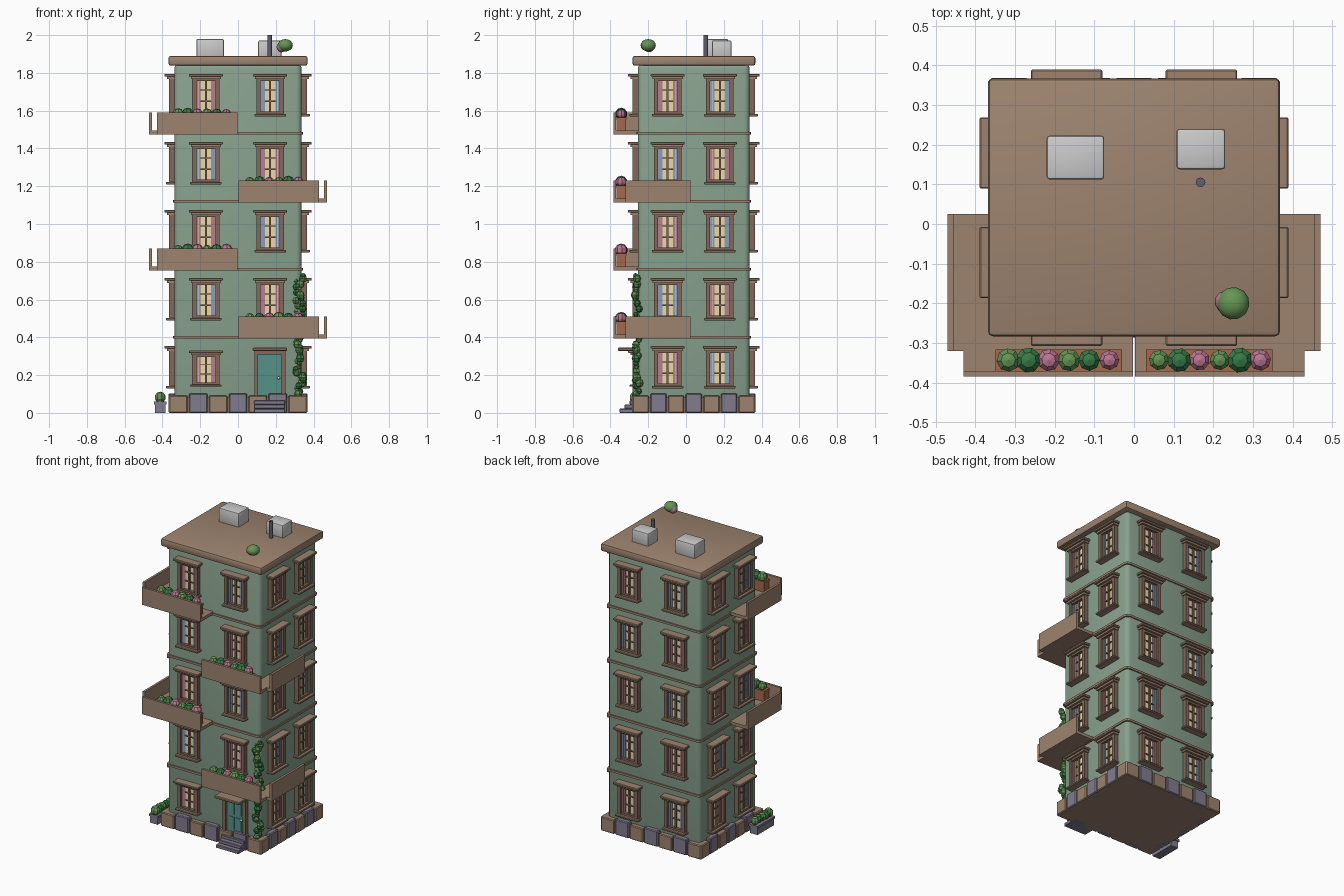
import bpy, bmesh, math, random
from mathutils import Matrix, Vector

if "Cube" in bpy.data.objects:
    bpy.data.objects.remove(bpy.data.objects["Cube"])

random.seed(4)
COL = {
    'green': (.25, .36, .27), 'tan': (.34, .23, .16), 'brown': (.22, .14, .10),
    'cream': (.85, .70, .40), 'blue': (.25, .34, .50), 'pink': (.46, .21, .27),
    'stone': (.22, .20, .27), 'teal': (.09, .29, .25), 'clay': (.38, .14, .07),
    'leaf': (.13, .30, .09), 'dark_leaf': (.04, .20, .06), 'bloom': (.50, .18, .30),
    'metal': (.12, .11, .16), 'grey': None,
}
W, YF, YB = .337, -.255, .337      # wall faces
parts = {}


def part(name, color):
    if name not in parts:
        parts[name] = (bmesh.new(), color)
    return parts[name][0]


def box(name, color, x0, x1, y0, y1, z0, z1, M=Matrix(), bevel=0, seg=2, upright=False):
    bm = part(name, color)
    size = Matrix.Diagonal((x1 - x0, y1 - y0, z1 - z0, 1))
    pos = Matrix.Translation(((x0 + x1) / 2, (y0 + y1) / 2, (z0 + z1) / 2))
    vs = bmesh.ops.create_cube(bm, size=1, matrix=M @ pos @ size)['verts']
    if bevel:
        es = {e for v in vs for e in v.link_edges}
        if upright:
            es = {e for e in es if abs(e.verts[0].co.z - e.verts[1].co.z) > 1e-4}
        bmesh.ops.bevel(bm, geom=list(es), offset=bevel, segments=seg, profile=.5, affect='EDGES')


def ball(name, color, p, r, squash=1.0, seg=8, rings=5):
    M = (Matrix.Translation(p) @ Matrix.Rotation(random.uniform(0, 1), 4, 'Z')
         @ Matrix.Diagonal((r, r, r * squash, 1)))
    bmesh.ops.create_uvsphere(part(name, color), u_segments=seg, v_segments=rings, radius=1, matrix=M)


# Main walls, floor bands and roof slab
box('walls', 'green', -W, W, YF, YB, .05, 1.85, bevel=.028, seg=3)
for i in range(1, 5):
    z = .04 + .36 * i
    box('floor_bands', 'tan', -W - .008, W + .008, YF - .008, YB + .008, z - .007, z + .007,
        bevel=.025, seg=2, upright=True)
box('roof_slab', 'tan', -.368, .368, -.283, .367, 1.838, 1.89, bevel=.012)

# Stone base
box('base', 'tan', -.358, .358, -.274, .356, 0, .082)


def side(angle, origin):
    # local x runs along the wall, local -y points outward
    return Matrix.Translation(origin) @ Matrix.Rotation(math.radians(angle), 4, 'Z')


CY = (YF + YB) / 2
SIDES = {
    'front': (side(0, (0, YF, 0)), W, (-.17, .17)),
    'right': (side(90, (W, CY, 0)), W - CY, (-.138, .138)),
    'back': (side(180, (0, YB, 0)), W, (-.17, .17)),
    'left': (side(-90, (-W, CY, 0)), W - CY, (-.138, .138)),
}
for M, half, _ in SIDES.values():
    n = 7
    step = 2 * (half + .031) / n
    for k in range(n):
        u = -half - .031 + step * k
        odd = k % 2
        box('base_stones_purple' if odd else 'base_stones_tan', 'stone' if odd else 'tan',
            u + .004, u + step - .004, -.031, .02, 0, .103 if odd else .092, M, bevel=.005, seg=1)


def window(M, u, z, pink, s=1.0):
    M = M @ Matrix.Translation((u, 0, z)) @ Matrix.Diagonal((1, 1, s, 1))
    box('window_panes', 'cream', -.055, .055, -.006, .01, -.09, .085, M)
    c = 'pink' if pink else 'blue'
    for m in (-1, 1):
        for k in range(2):                                   # curtain folds
            x = m * (.047 - .013 * k)
            box('curtains_' + c, c, x - .006, x + .006, -.013 + .003 * k, 0, -.085, .085, M)
        x = m * .062
        box('window_frames', 'brown', x - .011, x + .011, -.028, .01, -.095, .09, M)
    box('window_bars', 'brown', -.005, .005, -.016, 0, -.09, .085, M)
    for h in (-.03, .03):
        box('window_bars', 'brown', -.03, .03, -.014, 0, h - .003, h + .003, M)
    box('window_frames', 'brown', -.072, .072, -.026, .01, .076, .092, M)
    box('window_frames', 'brown', -.072, .072, -.026, .01, -.098, -.084, M)
    box('window_lintels', 'tan', -.08, .08, -.040, .01, .088, .101, M)
    box('window_lintels', 'tan', -.09, .09, -.052, .01, .100, .115, M, bevel=.003, seg=1)
    box('window_sills', 'tan', -.083, .083, -.044, .01, -.110, -.097, M, bevel=.003, seg=1)


# Windows on all four sides, the door takes one front place
for name, (M, _, us) in SIDES.items():
    for f in range(5):
        for k, u in enumerate(us):
            if name == 'front' and f == 0:
                if k == 0:
                    window(M, u, .232, True, .85)
                continue
            window(M, u, .24 + .36 * f, (f + k) % 2 == 0)

# Door, canopy and steps
box('door', 'teal', .105, .233, YF - .012, YF, .07, .312)
for x in (.125, .175):
    for z in (.11, .21):
        box('door_panels', 'teal', x, x + .038, YF - .017, YF, z, z + .08)
for x in (.087, .231):
    box('door_frame', 'brown', x, x + .02, YF - .028, YF, .06, .325)
box('door_frame', 'brown', .087, .251, YF - .028, YF, .308, .328)
box('door_canopy', 'tan', .078, .26, -.36, YF, .328, .345, bevel=.004, seg=1)
ball('door_knob', 'cream', (.216, YF - .02, .185), .008)
for k in range(3):
    box('steps', 'stone', .085, .25, -.352 + .027 * k, -.25, .022 * k, .022 * (k + 1), bevel=.003, seg=1)

# Wrap-around balconies, alternating left and right
PLANTS = ['leaf', 'dark_leaf', 'bloom', 'leaf', 'dark_leaf', 'bloom']
for f in range(1, 5):
    m = -1 if f % 2 == 0 else 1
    z = .035 + .36 * f
    S = Matrix.Diagonal((m, 1, 1, 1))
    box('balcony_floors', 'tan', .003, .43, -.385, YF + .01, z, z + .02, S)
    box('balcony_floors', 'tan', W - .01, .47, -.32, .025, z, z + .02, S)
    box('balcony_walls', 'tan', .003, .43, -.385, -.37, z, z + .115, S)
    box('balcony_walls', 'tan', .455, .47, -.32, .025, z, z + .115, S)
    # Flower box
    box('flower_boxes', 'clay', .032, .347, -.368, -.318, z + .02, z + .085, S)
    box('flower_boxes', 'clay', .030, .349, -.370, -.316, z + .078, z + .09, S)
    for k, c in enumerate(PLANTS):
        x = (-.317 if m < 0 else .063) + .051 * k
        r = random.uniform(.026, .035)
        ball('balcony_' + c, c, (x, -.343, z + .107), r)

# Ground planter by the left wall
box('ground_planter', 'stone', -.44, -.385, -.285, -.115, 0, .052)
box('ground_planter', 'stone', -.446, -.379, -.291, -.109, .045, .06)
for k in range(5):
    c = PLANTS[k % 2]
    ball('planter_' + c, c, (-.412, -.27 + .035 * k, .082), random.uniform(.024, .034))

# Ivy climbing the front right corner
for k in range(44):
    z = .10 + .625 * k / 43
    a = random.uniform(-.028, .022)
    p = Vector((W - .004 + min(a, .012), YF - .004 - min(a, 0) * .1, z))
    p.y += random.uniform(-.012, .014)
    c = PLANTS[k % 2]
    ball('ivy_' + c, c, p, random.uniform(.014, .024), 1, 6, 4)

# Roof units, pole and bush
box('roof_units', 'grey', -.22, -.075, .112, .223, 1.88, 1.98, bevel=.008)
box('roof_units', 'grey', .107, .23, .138, .24, 1.88, 1.972, bevel=.008)
bmesh.ops.create_cone(part('roof_pole', 'metal'), cap_ends=True, segments=12, radius1=.012, radius2=.012,
                      depth=.12, matrix=Matrix.Translation((.168, .105, 1.94)))
ball('roof_bush', 'leaf', (.25, -.2, 1.946), .041, .8, 12, 8)
ball('roof_bush_flower', 'bloom', (.231, -.196, 1.937), .028, 1, 10, 6)

# Turn every collected part into an object
mats = {}
for name, (bm, color) in parts.items():
    bmesh.ops.recalc_face_normals(bm, faces=bm.faces)
    me = bpy.data.meshes.new(name)
    bm.to_mesh(me)
    bm.free()
    ob = bpy.data.objects.new(name, me)
    bpy.context.collection.objects.link(ob)
    if COL[color]:
        if color not in mats:
            mats[color] = bpy.data.materials.new(color)
            mats[color].diffuse_color = (*COL[color], 1)
        me.materials.append(mats[color])
    if name in ('walls', 'roof_slab', 'roof_units', 'roof_pole', 'roof_bush', 'roof_bush_flower', 'door_knob'):
        bpy.ops.object.select_all(action='DESELECT')
        ob.select_set(True)
        bpy.context.view_layer.objects.active = ob
        bpy.ops.object.shade_smooth_by_angle(angle=math.radians(40))

for m in bpy.data.materials:
    if m.users and not m.is_grease_pencil:
        m.use_nodes = True
        m.node_tree.nodes["Principled BSDF"].inputs["Base Color"].default_value = m.diffuse_color
